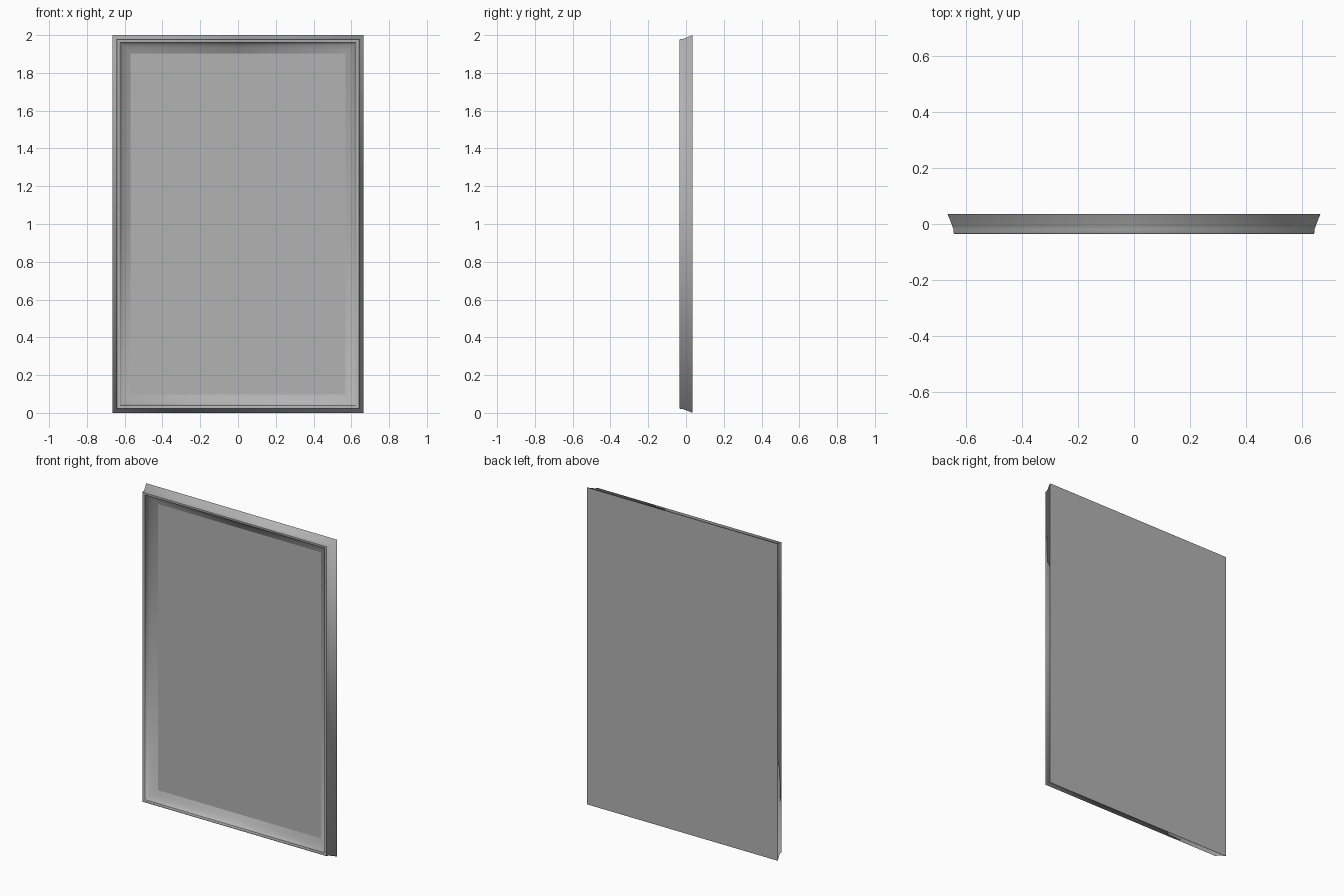
import bpy, bmesh

if "Cube" in bpy.data.objects:
    bpy.data.objects.remove(bpy.data.objects["Cube"])

HALF_W, HALF_H, MID_Z = 0.665, 1.0, 1.0

# Moulding cross-section: (inset from the outer edge, y), from back to front panel
OUTER = [(0.0, 0.035), (0.006, 0.021), (0.012, 0.006), (0.017, -0.008), (0.021, -0.017)]
LIP = [(0.021, -0.031), (0.024, -0.035), (0.034, -0.035), (0.039, -0.032)]
COVE = [(0.043, -0.022), (0.050, -0.015), (0.059, -0.008),
        (0.070, -0.001), (0.083, 0.006), (0.097, 0.014)]
SHARP_RINGS = (6, 8)    # both edges of the lip

grey = bpy.data.materials.new("grey_finish")
grey.diffuse_color = (0.45, 0.45, 0.45, 1)
grey.use_nodes = True
grey.node_tree.nodes["Principled BSDF"].inputs["Base Color"].default_value = grey.diffuse_color


def rect(bm, inset, y):
    # Rectangle with a point at each corner and at the middle of each side
    w, h = HALF_W - inset, HALF_H - inset
    return [bm.verts.new((sx * w, y, MID_Z + sz * h)) for sx, sz in
            ((-1, -1), (0, -1), (1, -1), (1, 0), (1, 1), (0, 1), (-1, 1), (-1, 0))]


def finish(bm, name):
    mesh = bpy.data.meshes.new(name)
    bm.to_mesh(mesh)
    bm.free()
    mesh.materials.append(grey)
    bpy.context.collection.objects.link(bpy.data.objects.new(name, mesh))


# Moulding, shaded smoothly around its corners
bm = bmesh.new()
rings = [rect(bm, *p) for p in OUTER + LIP + COVE]
for a, b in zip(rings, rings[1:]):
    for i in range(8):
        j = (i + 1) % 8
        bm.faces.new((a[i], a[j], b[j], b[i])).smooth = True
for r in SHARP_RINGS:
    for i in range(8):
        bm.edges.get((rings[r][i], rings[r][(i + 1) % 8])).smooth = False
finish(bm, "frame_moulding")

# Sunken front panel
bm = bmesh.new()
bm.faces.new(rect(bm, *COVE[-1]))
finish(bm, "picture_panel")

# Flat back board
bm = bmesh.new()
bm.faces.new(rect(bm, *OUTER[0])[::-1])
finish(bm, "back_board")
